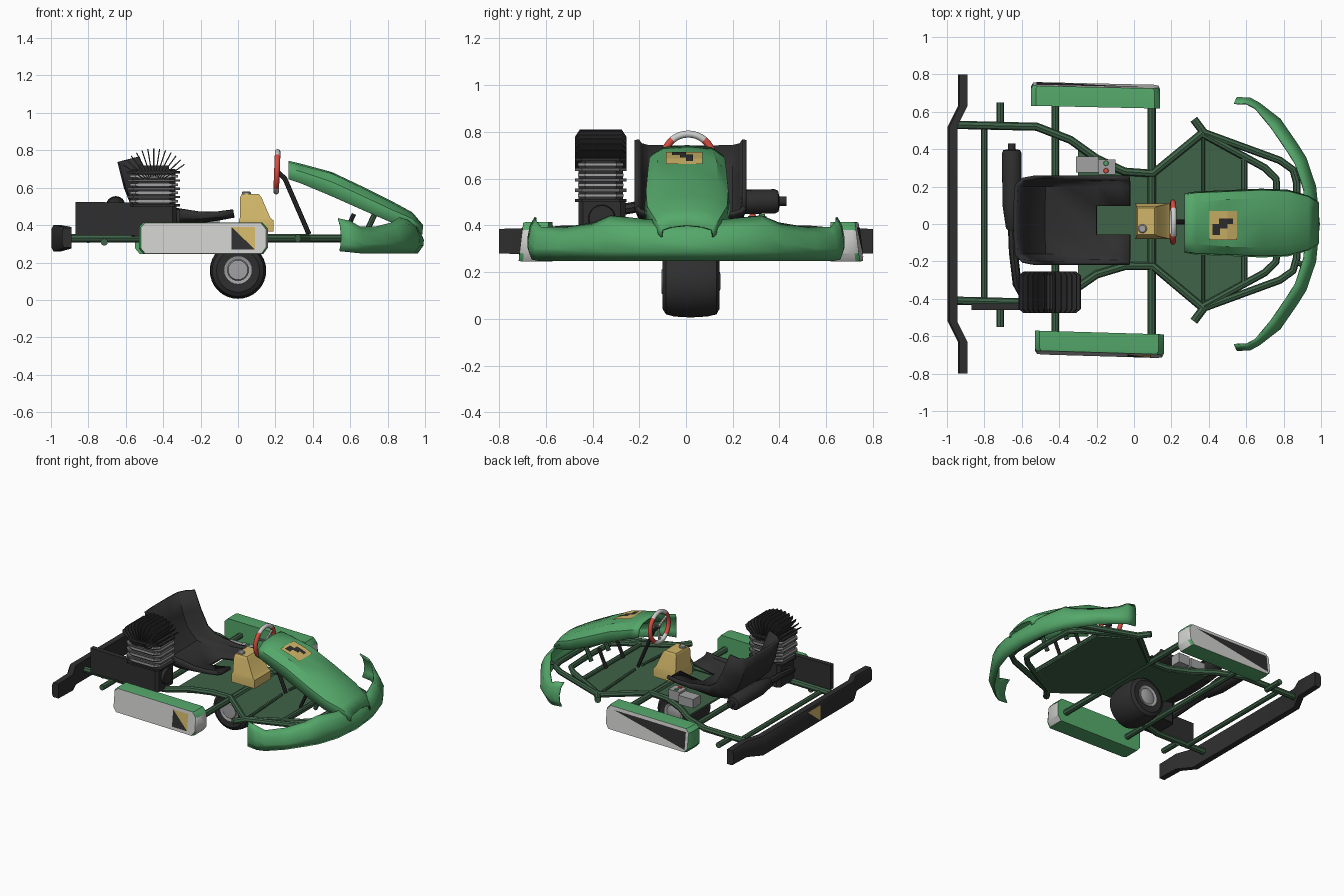
import bpy, bmesh, math
from mathutils import Vector, Matrix

if "Cube" in bpy.data.objects:
    bpy.data.objects.remove(bpy.data.objects["Cube"])

def mat(name, r, g, b):
    m = bpy.data.materials.new(name)
    m.diffuse_color = (r, g, b, 1)
    m.use_nodes = True
    m.node_tree.nodes["Principled BSDF"].inputs["Base Color"].default_value = m.diffuse_color
    return m

GREEN = mat("body green", .09, .39, .145)
FRAME = mat("frame green", .05, .125, .065)
BLACK = mat("black", .028, .028, .028)
WHITE = mat("light grey", .62, .62, .61)
YELLOW = mat("yellow", .64, .47, .14)
RED = mat("red", .70, .075, .055)
GREY = mat("metal grey", .36, .36, .37)
DARK = mat("dark metal", .13, .13, .13)
YC = .02  # centre line of the frame

def mesh(name, verts, faces, *mats):
    me = bpy.data.meshes.new(name)
    me.from_pydata([tuple(v) for v in verts], [], faces)
    ob = bpy.data.objects.new(name, me)
    bpy.context.collection.objects.link(ob)
    for m in mats:
        me.materials.append(m)
    bm = bmesh.new()
    bm.from_mesh(me)
    bmesh.ops.recalc_face_normals(bm, faces=bm.faces)
    bm.to_mesh(me)
    bm.free()
    return ob

def loft(name, rings, m, closed=True, thick=0):
    n, k = len(rings[0]), len(rings)
    faces = [(i*n+j, i*n+(j+1) % n, (i+1)*n+(j+1) % n, (i+1)*n+j)
             for i in range(k-1) for j in range(n if closed else n-1)]
    if closed:
        faces += [tuple(range(n)), tuple(range((k-1)*n, k*n))]
    ob = mesh(name, [v for r in rings for v in r], faces, m)
    if thick:
        s = ob.modifiers.new("shell", 'SOLIDIFY')
        s.thickness, s.offset = thick, 0
    return ob

def rect(x0, x1, y0, y1, z, c=0):
    if not c:
        return [(x0, y0, z), (x1, y0, z), (x1, y1, z), (x0, y1, z)]
    return [(x0+c, y0, z), (x1-c, y0, z), (x1, y0+c, z), (x1, y1-c, z),
            (x1-c, y1, z), (x0+c, y1, z), (x0, y1-c, z), (x0, y0+c, z)]

def box(name, x0, x1, y0, y1, z0, z1, m, c=0):
    return loft(name, [rect(x0, x1, y0, y1, z0, c), rect(x0, x1, y0, y1, z1, c)], m)

def lathe(name, prof, origin, direction, m, seg=24):
    q = Vector((0, 0, 1)).rotation_difference(Vector(direction))
    rings = [[q @ Vector((r*math.cos(a), r*math.sin(a), h)) + Vector(origin)
              for a in (2*math.pi*j/seg for j in range(seg))] for r, h in prof]
    return loft(name, rings, m)

def tube(name, pts, r, m):
    cu = bpy.data.curves.new(name, 'CURVE')
    cu.dimensions, cu.bevel_depth, cu.bevel_resolution, cu.use_fill_caps = '3D', r, 2, True
    sp = cu.splines.new('POLY')
    sp.points.add(len(pts)-1)
    for p, c in zip(sp.points, pts):
        p.co = (*c, 1)
    ob = bpy.data.objects.new(name, cu)
    bpy.context.collection.objects.link(ob)
    cu.materials.append(m)
    bpy.ops.object.select_all(action='DESELECT')
    ob.select_set(True)
    bpy.context.view_layer.objects.active = ob
    bpy.ops.object.convert(target='MESH')

# ---- frame tubes
Z = .33
tube("left_rail", [(-.95, .53, Z), (-.52, .52, Z), (-.34, .45, Z), (-.2, .35, Z), (-.05, .28, Z),
                   (.1, .27, Z), (.37, .49, Z)], .022, FRAME)
tube("right_rail", [(-.95, -.41, Z), (-.55, -.42, Z), (-.33, -.36, Z), (-.2, -.27, Z), (-.05, -.225, Z),
                    (.1, -.225, Z), (.37, -.45, Z)], .022, FRAME)
for s, nm in ((1, "left"), (-1, "right")):
    tube(nm+"_outer_front_rail", [(.37, YC+s*.47, Z), (.78, YC+s*.32, Z), (.85, YC+s*.27, Z),
                                  (.87, YC+s*.2, Z), (.87, YC, Z)], .02, FRAME)
    tube(nm+"_inner_front_rail", [(.37, YC+s*.46, Z), (.7, YC+s*.28, Z), (.76, YC+s*.22, Z),
                                  (.77, YC, Z)], .02, FRAME)
    tube(nm+"_stub_axle", [(.32, YC+s*.54, Z), (.38, YC+s*.46, Z)], .022, FRAME)
    tube(nm+"_rear_stub", [(-.715, .05+s*.46, .31), (-.715, .05+s*.6, .31)], .02, FRAME)
    tube(nm+"_fairing_strut", [(.68, YC+s*.1, .35), (.76, YC+s*.1, .52)], .015, FRAME)
    tube(nm+"_nose_mount", [(.86, YC+s*.22, .33), (.93, YC+s*.25, .33)], .015, FRAME)
for nm, x, y0, y1, r in (("rear_cross_tube", -.8, -.42, .53, .017),
                         ("middle_cross_tube", -.42, -.59, .65, .02),
                         ("front_cross_tube", .095, -.61, .64, .022)):
    tube(nm, [(x, y0, .32), (x, y1, .32)], r, FRAME)
tube("pan_cross_tube", [(.59, -.32, Z), (.59, .36, Z)], .016, FRAME)

# ---- floor pan
pan = [(-.3, .4), (-.05, .27), (.1, .26), (.37, .47), (.6, .33), (.6, -.3), (.37, -.43), (.1, -.21),
       (-.05, -.21), (-.3, -.33)]
loft("floor_pan", [[(x, y, z) for x, y in pan] for z in (.308, .32)], FRAME)

# ---- single wheel
lathe("tyre", [(.075, -.095), (.115, -.1), (.138, -.085), (.147, -.05), (.151, .02), (.147, .09),
               (.138, .13), (.115, .143), (.075, .138)], (0, 0, .157), (0, 1, 0), BLACK, 32)
lathe("wheel_hub", [(.03, -.105), (.052, -.104), (.057, -.096), (.074, -.101), (.074, .144), (.057, .138),
                    (.03, .148)], (0, 0, .16), (0, 1, 0), GREY)

# ---- rear bumper: stepped forward at the ends
br = []
for y, x, z0, z1 in ((-.8, -.915, .28, .385), (-.63, -.915, .275, .39), (-.52, -.97, .26, .4),
                     (.52, -.97, .26, .4), (.63, -.915, .275, .39), (.8, -.915, .28, .385)):
    a, b = x-.027, x+.025
    br.append([(a+.01, y, z0), (b, y, z0), (b, y, z1), (a+.01, y, z1), (a, y, z1-.02), (a, y, z0+.02)])
loft("rear_bumper", br, BLACK)
mesh("bumper_badge", [(-1, -.12, .275), (-1, .02, .385), (-1, -.12, .385)], [(0, 1, 2)], YELLOW)

# ---- side pods with leaning, coloured outer plates
outline = [(-.53, .275), (-.505, .245), (.135, .245), (.16, .28), (.16, .38), (.13, .415),
           (-.505, .415), (-.53, .39)]
for s, nm, dx in ((-1, "right", 0), (1, "left", -.02)):
    def py(x, d, z):
        lean = .02*d*(.415-z)/.17
        return YC + s*(.59 + .107*d + lean + (-.015 if s > 0 else .02)*(x+.53)/.69 + (.022 if s > 0 else 0))
    rings = [[(cx+(x-cx)*k+dx, py(x, d, z), .33+(z-.33)*k) for x, z in outline]
             for cx, d, k in ((-.185, 0, 1), (-.185, .85, 1), (-.185, 1, .97))]
    pod = loft(nm+"_side_pod", rings, GREEN)
    pod.data.materials.append(WHITE)
    for f in pod.data.polygons:
        if f.normal.y*s > .8 or f.normal.x > .8:
            f.material_index = 1
    tri = lambda n, pts, m: mesh(nm+n, [(x+dx, py(x, 1, z)+s*.003, z) for x, z in pts],
                                 [tuple(range(len(pts)))], m)
    if s < 0:
        tri("_black_patch", [(-.035, .39), (-.035, .27), (.09, .27)], BLACK)
        tri("_yellow_patch", [(-.035, .39), (.09, .27), (.09, .39)], YELLOW)
    else:
        tri("_black_patch", [(.09, .39), (-.5, .39), (-.5, .265)], BLACK)

# ---- crescent nose bumper
half = [(.99, 0, .41, .25), (.97, .2, .425, .25), (.92, .35, .44, .25), (.87, .43, .41, .25),
        (.78, .56, .39, .25), (.67, .645, .39, .25), (.62, .672, .42, .255), (.55, .675, .435, .262)]
rings = []
for x, y, zt, zb in [(x, -y, t, b) for x, y, t, b in half[:0:-1]] + half:
    d = Vector((.2-x, -y, 0)).normalized()
    w = .065 if abs(y) < .6 else .035
    rings.append([Vector((x, y, z)) + d*w*k for k, z in
                  ((1, zt), (.35, zt-.035), (0, zt-.09), (.05, zb+.04), (.5, zb))])
loft("nose_bumper", rings, GREEN, False, .008)

# ---- front fairing
rings = []
for x, z, wt, wb, d in ((.27, .74, .1, .155, .095), (.33, .726, .11, .165, .1), (.5, .68, .125, .172, .125),
                        (.68, .595, .13, .18, .12), (.82, .525, .115, .175, .11), (.93, .465, .09, .145, .08),
                        (.985, .4, .07, .11, .05)):
    rings.append([(x, y+.005, h) for y, h in ((-wb, z-d), (-wb*.96, z-d*.4), (-wt, z-.008), (0, z),
                                              (wt, z-.008), (wb*.96, z-d*.4), (wb, z-d))])
loft("front_fairing", rings, GREEN, False, .008)

# ---- painted badge on the fairing
def on_hood(name, pts, m, h):
    mesh(name, [(x, y, .726-(x-.33)*.27+h - max(0, x-.5)*.202) for x, y in pts], [(0, 1, 2, 3)], m)
for x0, x1, y0, y1, m, h in ((.4, .5, -.085, .07, YELLOW, .007), (.5, .55, -.085, .07, YELLOW, .007),
                             (.42, .46, -.06, .0, BLACK, .010), (.455, .5, -.025, .03, BLACK, .0105),
                             (.5, .53, 0, .03, BLACK, .0105)):
    on_hood("fairing_badge", [(x0, y0), (x1, y0), (x1, y1), (x0, y1)], m, h)

# ---- seat shell with two thigh supports
path = [(-.02, .45, .03), (-.1, .435, .035), (-.2, .42, .05), (-.36, .405, .09), (-.48, .42, .13),
        (-.56, .5, .14), (-.6, .6, .13), (-.635, .74, .11)]
rings = []
for i, (x, z, h) in enumerate(path):
    a, b = path[max(i-1, 0)], path[min(i+1, 7)]
    t = Vector((a[0]-b[0], 0, a[1]-b[1])).normalized()
    n = Vector((-t.z, 0, t.x))
    rings.append([Vector((x, YC+v*.23, z)) + n*h*k for v, k in
                  ((-1, 1), (-.95, .4), (-.8, .06), (-.33, 0), (.33, 0), (.8, .06), (.95, .4), (1, 1))])
seat = loft("seat", rings, BLACK, False, .02)
bm = bmesh.new()
bm.from_mesh(seat.data)
gap = [f for f in bm.faces if f.calc_center_median().x > -.2 and abs(f.calc_center_median().y-YC) < .05]
bmesh.ops.delete(bm, geom=gap, context='FACES')
bm.to_mesh(seat.data)
bm.free()

# ---- engine: crankcase, finned cylinder, fan of head fins, chain guard
box("crankcase", -.57, -.33, -.46, -.26, .34, .5, BLACK, .02)
lathe("crank_cover", [(.06, 0), (.055, .03)], (-.34, -.36, .43), (1, 0, 0), BLACK)
box("cylinder_core", -.565, -.335, -.46, -.27, .48, .7, BLACK, .03)
for i in range(9):
    z = .5+i*.022
    g = .012 if i % 2 else 0
    box("cylinder_fin", -.59+g, -.31-g, -.475+g, -.255-g, z, z+.013,
        (GREY if i % 2 else DARK) if 0 < i < 8 else BLACK, .03)
for i in range(13):
    a = math.radians(35+i*9.2)
    fin = loft("head_fin", [[(.05, -.475, z), (.17, -.475, z), (.2, -.455, z), (.2, -.275, z),
                             (.17, -.255, z), (.05, -.255, z)] for z in (-.003, .003)], BLACK)
    fin.data.transform(Matrix.Translation((-.45, 0, .61)) @ Matrix.Rotation(-a, 4, 'Y'))
box("head_core", -.53, -.37, -.46, -.27, .69, .72, BLACK)
loft("chain_guard", [[(x, y, z) for x, z in ((-.87, .345), (-.5, .345), (-.5, .45), (-.57, .52), (-.87, .525))]
                     for y in (-.46, -.425)], BLACK)

# ---- exhaust
lathe("muffler", [(.02, -.02), (.035, .0), (.052, .12), (.052, .4), (.045, .415), (.02, .42), (.02, .45)],
      (-.65, -.02, .495), (-.01, 1, .02), BLACK)
tube("exhaust_pipe", [(-.65, -.02, .495), (-.645, -.15, .49), (-.625, -.32, .46), (-.6, -.37, .44),
                      (-.53, -.37, .44)], .024, BLACK)

# ---- fuel tank
loft("fuel_tank", [rect(.005, .19, -.08, .11, .365), rect(.005, .19, -.08, .11, .425),
                   rect(.01, .172, -.075, .105, .44), rect(.012, .125, -.065, .095, .55),
                   rect(.02, .11, -.055, .085, .567)], YELLOW)
lathe("tank_cap", [(.024, 0), (.024, .015), (.018, .02)], (.045, -.025, .56), (0, 0, 1), GREY, 16)

# ---- steering wheel and column
bm = bmesh.new()
N, M, R, T = 36, 12, .106, .015
g = [[bm.verts.new((.208 + T*math.cos(b) + .04*math.cos(a)*R,
                    .01 + (R+T*math.sin(b))*math.sin(a), .685 + (R+T*math.sin(b))*math.cos(a)))
      for b in (2*math.pi*j/M for j in range(M))] for a in (2*math.pi*i/N for i in range(N))]
for i in range(N):
    for j in range(M):
        f = bm.faces.new((g[i][j], g[(i+1) % N][j], g[(i+1) % N][(j+1) % M], g[i][(j+1) % M]))
        f.material_index = int(abs(math.cos(2*math.pi*(i+.5)/N)) < .78)
bmesh.ops.recalc_face_normals(bm, faces=bm.faces)
rim = mesh("steering_wheel", [], [], WHITE, RED)
bm.to_mesh(rim.data)
bm.free()
for a in (0, 120, 240):
    y, z = math.sin(math.radians(a+180)), math.cos(math.radians(a+180))
    tube("wheel_spoke", [(.215, .01, .685), (.208, .01+y*R, .685+z*R)], .009, WHITE)
tube("steering_column", [(.21, .01, .685), (.25, .01, .65), (.38, .01, .35)], .013, BLACK)
for s in (-1, 1):
    tube("pedal", [(.56, YC+s*.1, .33), (.62, YC+s*.1, .46)], .012, BLACK)
    tube("track_rod", [(.37, YC+s*.04, .35), (.37, YC+s*.44, .33)], .01, FRAME)

# ---- control box with two buttons
box("control_box", -.19, -.1, .265, .345, .37, .44, GREY)
box("control_box_rear", -.31, -.19, .275, .36, .36, .425, GREY)
for nm, y, m in (("red_button", .285, RED), ("green_button", .325, GREEN)):
    lathe(nm, [(.014, 0), (.012, .008)], (-.15, y, .44), (0, 0, 1), m, 12)

# ---- soft shading with sharp edges kept
bpy.ops.object.select_all(action='DESELECT')
for ob in bpy.context.scene.objects:
    ob.select_set(True)
    bpy.context.view_layer.objects.active = ob
bpy.ops.object.shade_smooth_by_angle(angle=math.radians(35))
